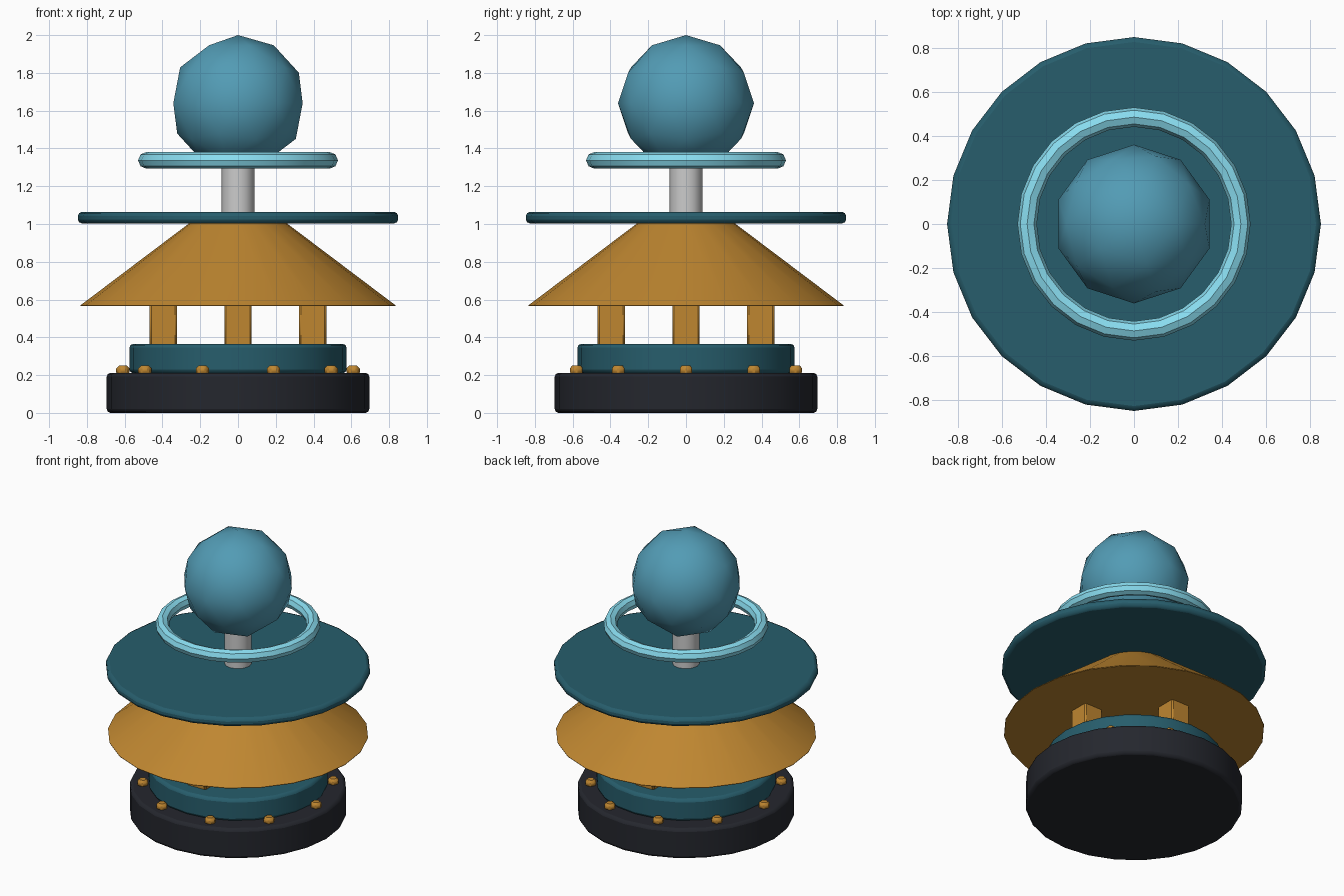
import bpy
from math import cos, sin, pi, radians

if "Cube" in bpy.data.objects:
    bpy.data.objects.remove(bpy.data.objects["Cube"])


def material(name, rgb):
    m = bpy.data.materials.new(name)
    m.diffuse_color = (*rgb, 1)
    m.use_nodes = True
    m.node_tree.nodes["Principled BSDF"].inputs["Base Color"].default_value = m.diffuse_color
    return m


DARK = material("dark", (0.018, 0.02, 0.027))
TEAL = material("teal", (0.02, 0.11, 0.15))
GOLD = material("gold", (0.52, 0.24, 0.03))
BLUE = material("blue", (0.085, 0.33, 0.46))
PALE = material("pale_blue", (0.25, 0.72, 0.87))


def finish(name, mat=None, bevel=0, segments=2):
    ob = bpy.context.object
    ob.name = name
    if mat:
        ob.data.materials.append(mat)
    bpy.ops.object.shade_smooth_by_angle(angle=radians(35))
    if bevel:
        b = ob.modifiers.new("bevel", 'BEVEL')
        b.width, b.segments = bevel, segments
        b.limit_method = 'ANGLE'
        b.angle_limit = radians(40)
    return ob


def cylinder(name, r, z0, z1, mat=None, sides=24, bevel=0, x=0, y=0, segments=2):
    bpy.ops.mesh.primitive_cylinder_add(vertices=sides, radius=r, depth=z1 - z0,
                                        location=(x, y, (z0 + z1) / 2))
    return finish(name, mat, bevel, segments)


# Stepped base
cylinder("base", 0.695, 0.0, 0.212, DARK, bevel=0.02)
cylinder("base_step", 0.575, 0.21, 0.365, TEAL, bevel=0.02)

# Ring of bolts
for i in range(10):
    a = i * pi / 5
    cylinder(f"bolt_{i}", 0.04, 0.2, 0.25, GOLD, 6, 0.014,
             0.61 * cos(a), 0.61 * sin(a), 1)

# Four square posts
for i in range(4):
    a = i * pi / 2
    bpy.ops.mesh.primitive_cube_add(size=1, location=(0.395 * cos(a), 0.395 * sin(a), 0.465))
    bpy.context.object.scale = (0.145, 0.145, 0.23)
    bpy.ops.object.transform_apply(location=False, rotation=False, scale=True)
    finish(f"post_{i}", GOLD, 0.01, 1)

# Sloped skirt
bpy.ops.mesh.primitive_cone_add(vertices=24, radius1=0.84, radius2=0.25, depth=0.445,
                                location=(0, 0, 0.565 + 0.2225))
finish("skirt", GOLD, 0.006, 1)

# Upper plate and shaft
cylinder("plate", 0.848, 1.003, 1.064, TEAL, bevel=0.022)
cylinder("shaft", 0.088, 1.05, 1.42, sides=12)

# Floating ring
bpy.ops.mesh.primitive_torus_add(major_segments=24, minor_segments=8, major_radius=0.485,
                                 minor_radius=0.044, location=(0, 0, 1.337))
bpy.ops.object.shade_smooth()
finish("halo_ring", PALE)
bpy.ops.object.shade_smooth()

# Faceted-outline orb
bpy.ops.mesh.primitive_ico_sphere_add(subdivisions=2, radius=0.36, location=(0, 0, 1.64))
finish("orb", BLUE)
bpy.ops.object.shade_smooth()
